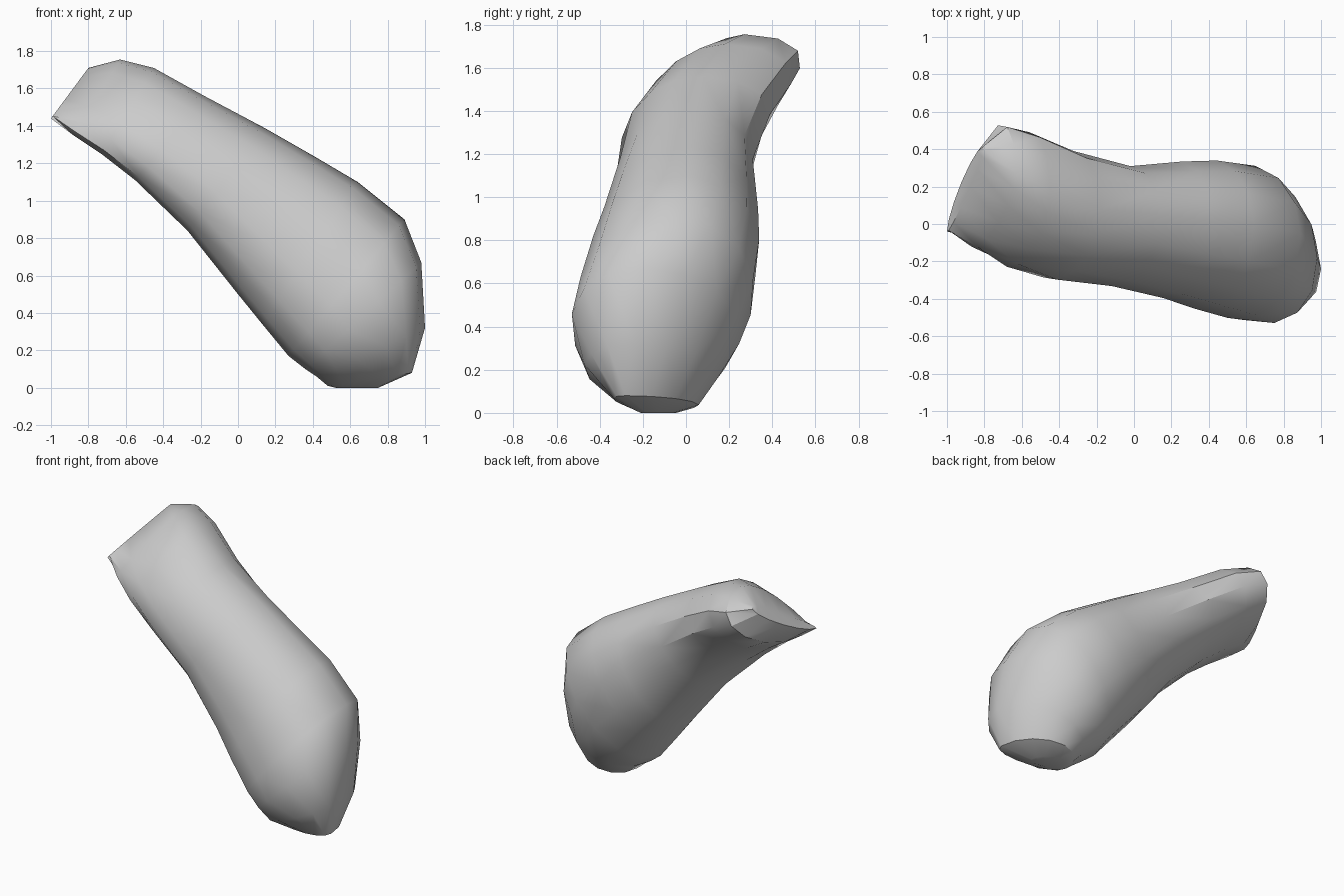
import bpy
import bmesh
from math import sin, cos, pi, radians, copysign
from mathutils import Vector

# Remove the default object
default = bpy.data.objects.get("Cube")
if default:
    bpy.data.objects.remove(default, do_unlink=True)

SIDES = 14
FRONT_FULLNESS = 0.9  # below one makes the section squarer than an ellipse
BACK_FULLNESS = 1.0

# Cross-sections from the thin upper end to the blunt foot:
# under edge point, upper edge point, bulge to the front, bulge to the back
SECTIONS = [
    ((-1.0, -0.04, 1.44), (-0.8, 0.39, 1.71), 0.03, 0.1),
    ((-0.88, -0.07, 1.35), (-0.63, 0.27, 1.755), 0.14, 0.4),
    ((-0.73, -0.1, 1.25), (-0.45, 0.18, 1.71), 0.22, 0.43),
    ((-0.55, -0.1, 1.11), (-0.18, 0.08, 1.56), 0.27, 0.39),
    ((-0.27, -0.06, 0.84), (0.14, 0.05, 1.39), 0.32, 0.31),
    ((0.0, -0.05, 0.5), (0.42, 0.02, 1.23), 0.38, 0.35),
    ((0.13, -0.08, 0.34), (0.64, 0.0, 1.1), 0.41, 0.38),
    ((0.27, -0.1, 0.17), (0.89, -0.05, 0.9), 0.43, 0.39),
    ((0.36, -0.12, 0.1), (0.98, -0.18, 0.67), 0.38, 0.4),
    ((0.42, -0.15, 0.06), (1.0, -0.24, 0.32), 0.27, 0.34),
    ((0.48, -0.14, 0.01), (0.93, -0.28, 0.08), 0.1, 0.26),
    ((0.52, -0.12, 0.0), (0.75, -0.18, 0.0), 0.05, 0.1),
]


def flat_colour(name, rgb):
    """Make a plain matte material."""
    mat = bpy.data.materials.new(name)
    mat.use_nodes = True
    mat.diffuse_color = (*rgb, 1)
    shader = next(n for n in mat.node_tree.nodes if n.type == "BSDF_PRINCIPLED")
    shader.inputs["Base Color"].default_value = (*rgb, 1)
    shader.inputs["Roughness"].default_value = 0.8
    return mat


def full(value, fullness):
    """Push a sine or cosine outwards for a fuller outline."""
    return copysign(abs(value) ** fullness, value)


def section_ring(bm, under, upper, front, back):
    """Add one ring of vertices, bulging differently to the front and back."""
    ring = []
    for i in range(SIDES):
        angle = 2 * pi * i / SIDES
        behind = sin(angle) > 0
        fullness = BACK_FULLNESS if behind else FRONT_FULLNESS
        along = full(cos(angle), fullness)
        point = Vector(under).lerp(Vector(upper), (1 + along) / 2)
        point.y += full(sin(angle), fullness) * (back if behind else front)
        ring.append(bm.verts.new(point))
    return ring


# Rounded body lofted through the sections
bm = bmesh.new()
rings = [section_ring(bm, *section) for section in SECTIONS]
for first, second in zip(rings, rings[1:]):
    for i in range(SIDES):
        j = (i + 1) % SIDES
        bm.faces.new((first[i], first[j], second[j], second[i]))

# Upper tip and foot caps
bm.faces.new(rings[0])
bm.faces.new(rings[-1])
bmesh.ops.triangulate(bm, faces=bm.faces[:])
bmesh.ops.recalc_face_normals(bm, faces=bm.faces[:])

mesh = bpy.data.meshes.new("stone_body")
bm.to_mesh(mesh)
bm.free()
body = bpy.data.objects.new("stone_body", mesh)
bpy.context.collection.objects.link(body)
mesh.materials.append(flat_colour("plain grey", (0.6, 0.6, 0.6)))

# Soft facets with crisp rims
bpy.ops.object.select_all(action="DESELECT")
body.select_set(True)
bpy.context.view_layer.objects.active = body
bpy.ops.object.shade_smooth_by_angle(angle=radians(34))
